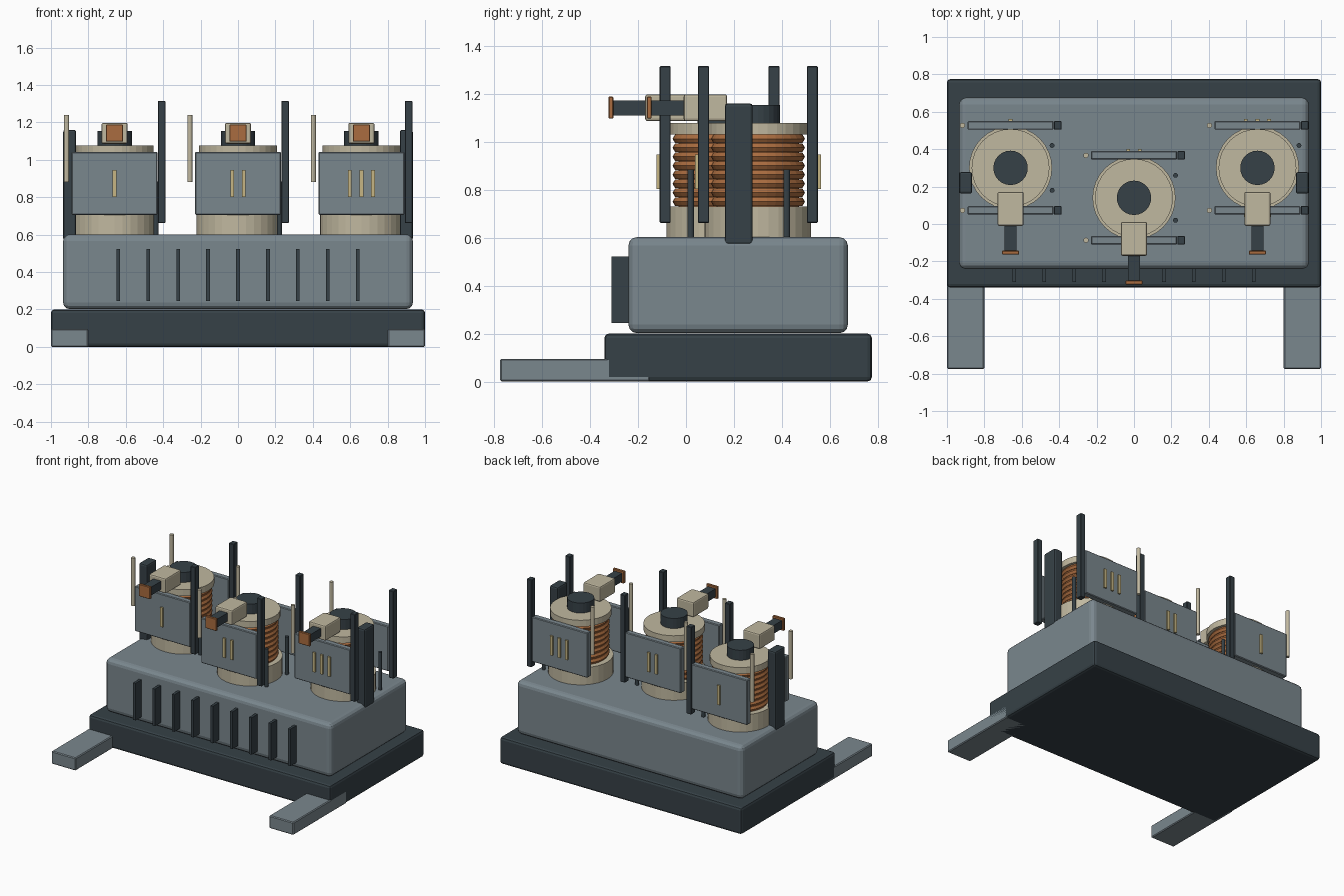
import bpy, math

if "Cube" in bpy.data.objects:
    bpy.data.objects.remove(bpy.data.objects["Cube"])


def mat(name, r, g, b):
    m = bpy.data.materials.new(name)
    m.diffuse_color = (r, g, b, 1)
    m.use_nodes = True
    m.node_tree.nodes["Principled BSDF"].inputs["Base Color"].default_value = m.diffuse_color
    return m


DARK = mat("dark slate", 0.037, 0.053, 0.063)
GREY = mat("steel grey", 0.195, 0.242, 0.270)
CREAM = mat("ceramic cream", 0.530, 0.480, 0.350)
TAN = mat("marker tan", 0.570, 0.470, 0.230)
COPPER = mat("copper", 0.400, 0.150, 0.050)


def box(name, x, y, z, m, bevel=0.0, segments=2):
    """Box from (min, max) ranges."""
    bpy.ops.mesh.primitive_cube_add(
        size=1, location=[(a + b) / 2 for a, b in (x, y, z)])
    o = bpy.context.object
    o.name = name
    o.scale = [b - a for a, b in (x, y, z)]
    bpy.ops.object.transform_apply(location=False, rotation=False, scale=True)
    o.data.materials.append(m)
    if bevel:
        mod = o.modifiers.new("bevel", 'BEVEL')
        mod.width, mod.segments = bevel, segments
    return o


def cyl(name, x, y, z, r, m, sides=32):
    bpy.ops.mesh.primitive_cylinder_add(
        vertices=sides, radius=r, depth=z[1] - z[0],
        location=(x, y, (z[0] + z[1]) / 2))
    o = bpy.context.object
    o.name = name
    o.data.materials.append(m)
    return o


def around(c, half):
    return (c - half, c + half)


# Plinth, feet and main housing
box("base", (-1, 1), (-0.34, 0.775), (0.0, 0.2), DARK, 0.018)
for s in (-1, 1):
    box("foot", around(s * 0.9, 0.1), (-0.775, -0.15), (0.0, 0.095), GREY, 0.006, 1)
box("housing", (-0.935, 0.935), (-0.24, 0.675), (0.202, 0.602), GREY, 0.035, 3)

# Cooling fins along the front
for i in range(9):
    box("cooling_fin", around(-0.64 + 0.16 * i, 0.01), (-0.31, -0.22),
        (0.245, 0.522), DARK)

# Tall side columns
for s in (-1, 1):
    box("side_column", around(s * 0.9, 0.035), around(0.22, 0.058),
        (0.57, 1.16), DARK, 0.012)


def coil_unit(cx, cy, marks):
    # Spool with copper windings and core cap
    cyl("lower_insulator", cx, cy, (0.59, 0.73), 0.222, CREAM)
    cyl("winding_core", cx, cy, (0.72, 1.04), 0.172, COPPER)
    for i in range(8):
        bpy.ops.mesh.primitive_torus_add(
            location=(cx, cy, 0.75 + 0.0375 * i), major_radius=0.176,
            minor_radius=0.02, major_segments=32, minor_segments=6)
        bpy.context.object.name = "winding"
        bpy.context.object.data.materials.append(COPPER)
    cyl("upper_insulator", cx, cy, (1.03, 1.078), 0.208, CREAM)
    cyl("core_cap", cx, cy, (1.07, 1.153), 0.092, DARK, 24)

    # Forward contact head
    box("contact_block", around(cx, 0.07), (cy - 0.31, cy - 0.128),
        (1.086, 1.198), CREAM, 0.01)
    box("contact_stem", around(cx, 0.032), (cy - 0.45, cy - 0.3),
        (1.11, 1.172), DARK)
    box("contact_tip", around(cx, 0.046), (cy - 0.463, cy - 0.443),
        (1.097, 1.188), COPPER, 0.003, 1)

    # Front and back shields with counting bars, post and rod
    for s in (-1, 1):
        y = cy + s * 0.227
        box("shield", around(cx, 0.23), around(y, 0.023), (0.706, 1.042), GREY, 0.005, 1)
        for i in range(marks):
            box("marker_bar", around(cx + 0.062 * (i - (marks - 1) / 2), 0.01),
                around(y + s * 0.028, 0.007), (0.802, 0.947), TAN)
        box("post", around(cx + 0.252, 0.02), around(y, 0.023),
            (0.662, 1.315), DARK, 0.003, 1)
        cyl("rod", cx - 0.257, y, (0.882, 1.24), 0.014, CREAM, 12)
        cyl("pin", cx + 0.222, cy + s * 0.12, (0.595, 0.885), 0.013, DARK, 12)


for n, (cx, cy) in enumerate(((-0.66, 0.3), (0, 0.14), (0.66, 0.3))):
    coil_unit(cx, cy, n + 1)
